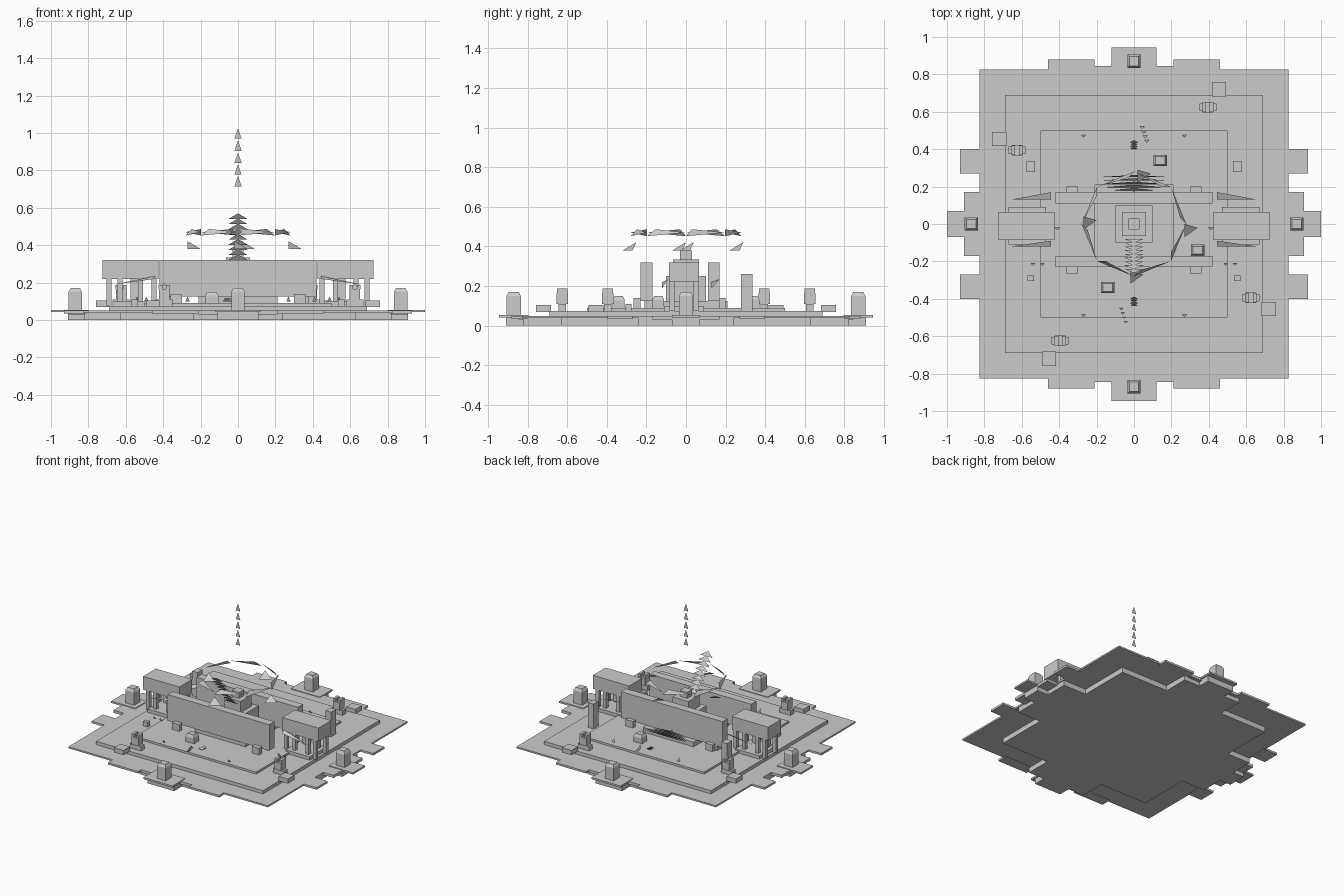
import bpy
import math
from mathutils import Vector

old = bpy.data.objects.get("Cube")
if old:
    bpy.data.objects.remove(old, do_unlink=True)


def mesh_object(name, verts, faces):
    mesh = bpy.data.meshes.new(name)
    mesh.from_pydata([tuple(v) for v in verts], [], faces)
    mesh.update()
    obj = bpy.data.objects.new(name, mesh)
    bpy.context.collection.objects.link(obj)
    return obj


def box(name, x0, x1, y0, y1, z0, z1, taper=1.0):
    cx, cy = (x0 + x1) / 2, (y0 + y1) / 2
    verts = []
    for z, s in ((z0, 1.0), (z1, taper)):
        for x, y in ((x0, y0), (x1, y0), (x1, y1), (x0, y1)):
            verts.append((cx + (x - cx) * s, cy + (y - cy) * s, z))
    faces = [(3, 2, 1, 0), (4, 5, 6, 7)]
    faces += [(i, (i + 1) % 4, (i + 1) % 4 + 4, i + 4) for i in range(4)]
    return mesh_object(name, verts, faces)


def block(name, x, y, half_x, half_y, z0, z1, taper=1.0):
    return box(name, x - half_x, x + half_x, y - half_y, y + half_y, z0, z1, taper)


def triangles(name, tris):
    verts = [p for tri in tris for p in tri]
    return mesh_object(name, verts, [(i, i + 1, i + 2) for i in range(0, len(verts), 3)])


def quarter_turns(x, y):
    for i in range(4):
        yield i, x, y
        x, y = -y, x


# Foundation in the shape of a cross, with narrow arms
block("foundation_core", 0, 0, 0.63, 0.63, 0, 0.04)
block("foundation_arm_x", 0, 0, 0.82, 0.24, 0, 0.04)
block("foundation_arm_y", 0, 0, 0.24, 0.82, 0, 0.04)
block("foundation_end_x", 0, 0, 0.91, 0.07, 0, 0.045)
block("foundation_end_y", 0, 0, 0.11, 0.91, 0, 0.045)

# Broad terrace and its raised floor
block("terrace", 0, 0, 0.825, 0.825, 0.038, 0.05)
block("raised_floor", 0, 0, 0.69, 0.69, 0.05, 0.075)
block("inner_floor", 0, 0, 0.5, 0.5, 0.075, 0.09)

# Landings around the edge
for s in (-1, 1):
    block("side_landing", s * 0.9, 0, 0.1, 0.07, 0.042, 0.055)
    block("side_step", s * 0.86, 0, 0.05, 0.17, 0.03, 0.05)
    block("end_landing", 0, s * 0.87, 0.12, 0.075, 0.042, 0.055)
    block("end_step", 0, s * 0.825, 0.21, 0.02, 0.03, 0.05)
    for t in (-1, 1):
        block("side_dock", s * 0.87, t * 0.335, 0.06, 0.065, 0.035, 0.05)
        block("end_dock", t * 0.335, s * 0.84, 0.125, 0.04, 0.035, 0.05)

# Gate pillars with tapered caps
for i, x, y in quarter_turns(0, -0.87):
    block("gate_pillar", x, y, 0.036, 0.036, 0.055, 0.15)
    block("gate_pillar_cap", x, y, 0.036, 0.036, 0.15, 0.17, 0.7)

# Plinths, stone lanterns and small inner shrines, repeated by quarter turns
for i, x, y in quarter_turns(0.72, -0.455):
    block("plinth", x, y, 0.038, 0.038, 0.07, 0.105)
for i, x, y in quarter_turns(0.625, -0.395):
    block("lantern_base", x, y, 0.045, 0.02, 0.075, 0.11)
    block("lantern_body", x, y, 0.028, 0.028, 0.11, 0.165)
    for s in (-1, 1):
        block("lantern_horn", x + s * 0.02, y, 0.01, 0.026, 0.165, 0.188)
    triangles("lantern_flame", [[(x - 0.02, y, 0.165), (x + 0.02, y, 0.165), (x, y, 0.2)]])
for i, x, y in quarter_turns(0.34, -0.14):
    block("shrine", x, y, 0.036, 0.03, 0.09, 0.13)
    block("shrine_cap", x, y, 0.036, 0.03, 0.13, 0.15, 0.7)

# Long parallel walls and the lower benches beside them
for y0, y1 in ((-0.23, -0.17), (0.11, 0.17)):
    box("long_wall", -0.42, 0.42, y0, y1, 0.125, 0.32)
for y0, y1 in ((-0.265, -0.23), (0.17, 0.2)):
    for s in (-1, 1):
        block("wall_foot", s * 0.33, (y0 + y1) / 2, 0.03, (y1 - y0) / 2, 0.09, 0.14)

# Side halls carried on legs, with sloping awnings below
for s in (-1, 1):
    block("side_hall", s * 0.575, -0.01, 0.15, 0.075, 0.22, 0.32)
    for x in (0.45, 0.52, 0.63, 0.69):
        for y in (-0.07, 0.05):
            block("hall_leg", s * x, y, 0.013, 0.013, 0.075, 0.22)
    block("hall_step", s * 0.57, -0.01, 0.1, 0.1, 0.075, 0.1)
    block("rear_post", s * 0.552, 0.308, 0.022, 0.029, 0.075, 0.26)
    block("front_post", s * 0.552, -0.29, 0.018, 0.015, 0.075, 0.11)
    triangles("awning", [
        [(s * 0.66, 0.13, 0.19), (s * 0.445, 0.13, 0.22), (s * 0.445, 0.17, 0.235)],
        [(s * 0.66, -0.12, 0.19), (s * 0.445, -0.12, 0.22), (s * 0.445, -0.09, 0.235)]])

# Stepped central tower
tower = ((0.21, 0.09, 0.125), (0.1, 0.125, 0.25), (0.065, 0.25, 0.335), (0.03, 0.335, 0.38))
for half, z0, z1 in tower:
    block("tower_tier", 0, 0, half, half, z0, z1)

# Climbing stack of leaves in front of the tower
leaves = []
for i in range(9):
    t = i / 8
    y, z = -0.08 - 0.16 * t, 0.32 + 0.22 * t
    leaves.append([(-0.052, y, z), (0.052, y, z), (0, y - 0.022, z + 0.03)])
triangles("leaf_stack", leaves)

# Low fan of widening blades behind the tower
blades = []
for i in range(8):
    t = i / 7
    w, y = 0.05 + 0.16 * t, 0.125 + 0.125 * t
    blades.append([(-w, y, 0.13), (w, y, 0.13), (0, y + 0.012, 0.145)])
triangles("rear_fan", blades)

# Floating spire of upright triangles
triangles("spire", [[(-0.019, 0, z), (0.019, 0, z), (0, 0, z + 0.055)]
                    for z in (0.715, 0.777, 0.84, 0.905, 0.97)])

# Floating crown ring
ring = []
for i in range(8):
    a, b = i * math.pi / 4, (i + 1) * math.pi / 4
    p = Vector((0.28 * math.cos(a), 0.28 * math.sin(a), 0.452))
    q = Vector((0.28 * math.cos(b), 0.28 * math.sin(b), 0.47))
    r = Vector((0.25 * math.cos(a + 0.12), 0.25 * math.sin(a + 0.12), 0.487))
    ring.append([p, q, r])
triangles("crown_ring", ring)

# Pennants under the crown
pennants = []
for i, x, y in quarter_turns(0.27, -0.02):
    pennants.append([(x, y - 0.05, 0.38), (x + 0.07, y, 0.38), (x, y + 0.02, 0.422)])
triangles("pennants", pennants)

# Small shards on the floor
shards = []
for s in (-1, 1):
    for x, y in ((0.27, 0.475), (0.27, -0.485), (0.54, -0.21), (0.49, -0.21), (0.41, -0.02)):
        shards.append([(s * x - 0.012, y, 0.1), (s * x + 0.012, y, 0.1), (s * x, y - 0.012, 0.125)])
    for i in range(4):
        x, y = s * (0.045 + 0.008 * i), s * (0.52 - 0.024 * i)
        shards.append([(x - 0.012, y, 0.1), (x + 0.012, y, 0.1), (x, y - 0.012, 0.12)])
        shards.append([(-0.02, s * (0.4 + 0.012 * i), 0.1), (0.02, s * (0.4 + 0.012 * i), 0.1),
                       (0, s * (0.4 + 0.012 * i) + 0.01, 0.115)])
triangles("floor_shards", shards)
